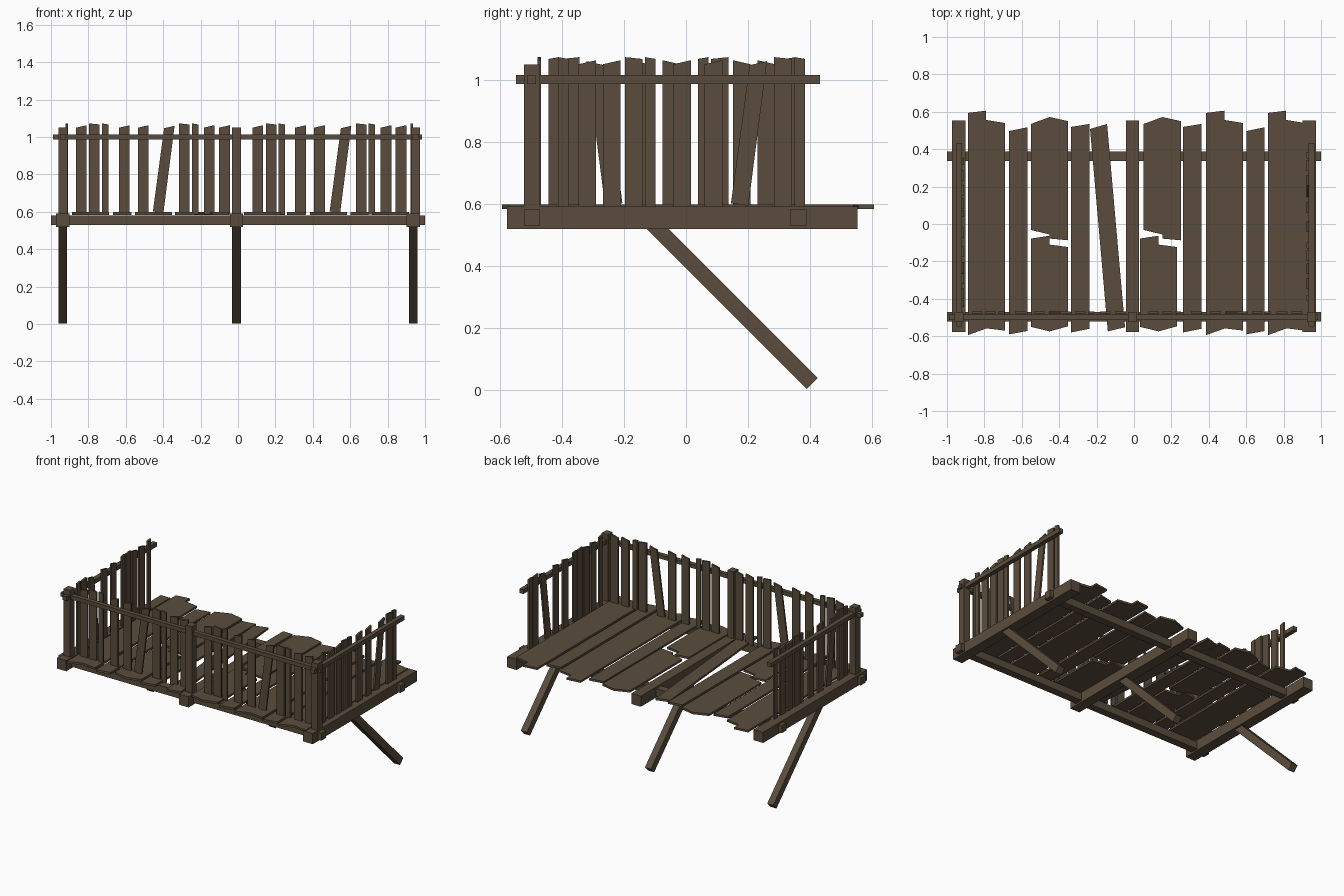
import bpy, bmesh, math
from mathutils import Vector, Matrix

if "Cube" in bpy.data.objects:
    bpy.data.objects.remove(bpy.data.objects["Cube"])

wood = bpy.data.materials.new("weathered brown wood")
wood.diffuse_color = (0.102, 0.073, 0.045, 1)
wood.use_nodes = True
wood.node_tree.nodes["Principled BSDF"].inputs["Base Color"].default_value = wood.diffuse_color


def finish(bm, name):
    bmesh.ops.recalc_face_normals(bm, faces=bm.faces)
    me = bpy.data.meshes.new(name)
    bm.to_mesh(me)
    bm.free()
    me.materials.append(wood)
    ob = bpy.data.objects.new(name, me)
    bpy.context.collection.objects.link(ob)
    return ob


def box(name, x0, x1, y0, y1, z0, z1):
    bm = bmesh.new()
    m = Matrix.Translation(((x0 + x1) / 2, (y0 + y1) / 2, (z0 + z1) / 2))
    bmesh.ops.create_cube(bm, size=1, matrix=m @ Matrix.Diagonal((x1 - x0, y1 - y0, z1 - z0, 1)))
    return finish(bm, name)


def prism(name, outline, place, d0, d1):
    """Extrude a 2D outline; place(u, v, depth) gives the 3D point."""
    bm = bmesh.new()
    f = bm.faces.new([bm.verts.new(place(u, v, d0)) for u, v in outline])
    shift = Vector(place(0, 0, d1)) - Vector(place(0, 0, d0))
    r = bmesh.ops.extrude_face_region(bm, geom=[f], use_keep_orig=True)
    bmesh.ops.translate(bm, vec=shift, verts=[g for g in r["geom"] if isinstance(g, bmesh.types.BMVert)])
    return finish(bm, name)


# Frame: cross beams, posts and diagonal braces at three stations
for beam_x, post_x in ((-0.938, -0.936), (-0.008, -0.008), (0.936, 0.948)):
    box("cross_beam", beam_x - .036, beam_x + .036, -.577, .553, .519, .592)
    box("railing_post", post_x - .024, post_x + .024, -.523, -.471, .585, 1.05)
    h = .025 * math.sqrt(2)
    brace = [(.39, .003), (.425, .038), (-.107, .57), (-.142, .535)]
    prism("diagonal_brace", brace, lambda u, v, d: (d, u, v), beam_x - .023, beam_x + .023)

# Long beams under the deck
for y in (-.496, .362):
    box("long_beam", -1, 1, y - .026, y + .026, .53, .581)

# Top rails
box("front_rail", -.99, .985, -.513, -.484, .986, 1.013)
box("left_rail", -.95, -.92, -.548, .432, .986, 1.015)
box("right_rail", .934, .964, -.548, .432, .986, 1.015)


# Deck planks: outlines measured from the plank's left edge
def deck(name, outline, x=0):
    prism(name, [(u + x, v) for u, v in outline], lambda u, v, d: (u, v, d), .584, .598)


wide = [(0, -.594), (.1, -.558), (.198, -.57), (.198, .54), (.098, .556), (.098, .606), (0, .594)]
narrow = [(0, -.59), (.098, -.572), (.098, .517), (0, .497)]
narrow_b = [(0, -.58), (.1, -.56), (.1, .535), (0, .519)]
broken_back = [(0, -.032), (.1, -.056), (.1, -.078), (.198, -.087), (.198, .55), (.1, .572), (0, .535)]
broken_front = [(0, -.55), (.1, -.574), (.198, -.547), (.198, -.123), (.098, -.11), (.098, -.063), (0, -.078)]
leaning = [(-.235, .508), (-.14, -.574), (-.048, -.552), (-.144, .535)]
for x in (-.888, .386, .716):
    deck("wide_deck_plank", wide, x)
for x in (-.668, .601):
    deck("narrow_deck_plank", narrow, x)
for x in (-.337, .262):
    deck("narrow_deck_plank", narrow_b, x)
for xb, xf in ((-.551, -.551), (.052, .032)):
    deck("broken_plank_back", broken_back, xb)
    deck("broken_plank_front", broken_front, xf)
deck("loose_deck_plank", leaning)


# Railing slats: kinds are S single, W wide tall, N narrow tall, T tilted
def slat_outline(kind, u):
    if kind == "T":
        return [(u, .602), (u + .056, .594), (u + .116, 1.06), (u + .06, 1.047)]
    w = .034 if kind == "N" else .057
    lo, hi = (1.05, 1.063) if kind == "S" else (1.073, 1.067)
    return [(u, .585), (u + w, .585), (u + w, hi), (u, lo)]


front = [("S", -.866), ("W", -.797), ("N", -.727), ("S", -.636), ("S", -.535), ("T", -.455),
         ("W", -.316), ("N", -.246), ("S", -.183), ("S", -.101),
         ("S", .077), ("W", .149), ("N", .217), ("S", .306), ("S", .407), ("T", .49),
         ("W", .63), ("N", .698), ("S", .763), ("S", .843)]
for k, u in front:
    prism("front_slat", slat_outline(k, u), lambda u, v, d: (u, d, v), -.479, -.467)

# Side railings; the left one is the right one turned half round
side = [("N", -.413), ("S", -.347), ("S", -.268), ("W", -.197), ("N", -.132), ("S", -.041),
        ("S", .06), ("T", .145), ("W", .284), ("N", .35)]
for k, u in side:
    prism("right_slat", slat_outline(k, u), lambda u, v, d: (d, u, v), .923, .935)
    prism("left_slat", slat_outline(k, u), lambda u, v, d: (d, -.06 - u, v), -.921, -.909)
